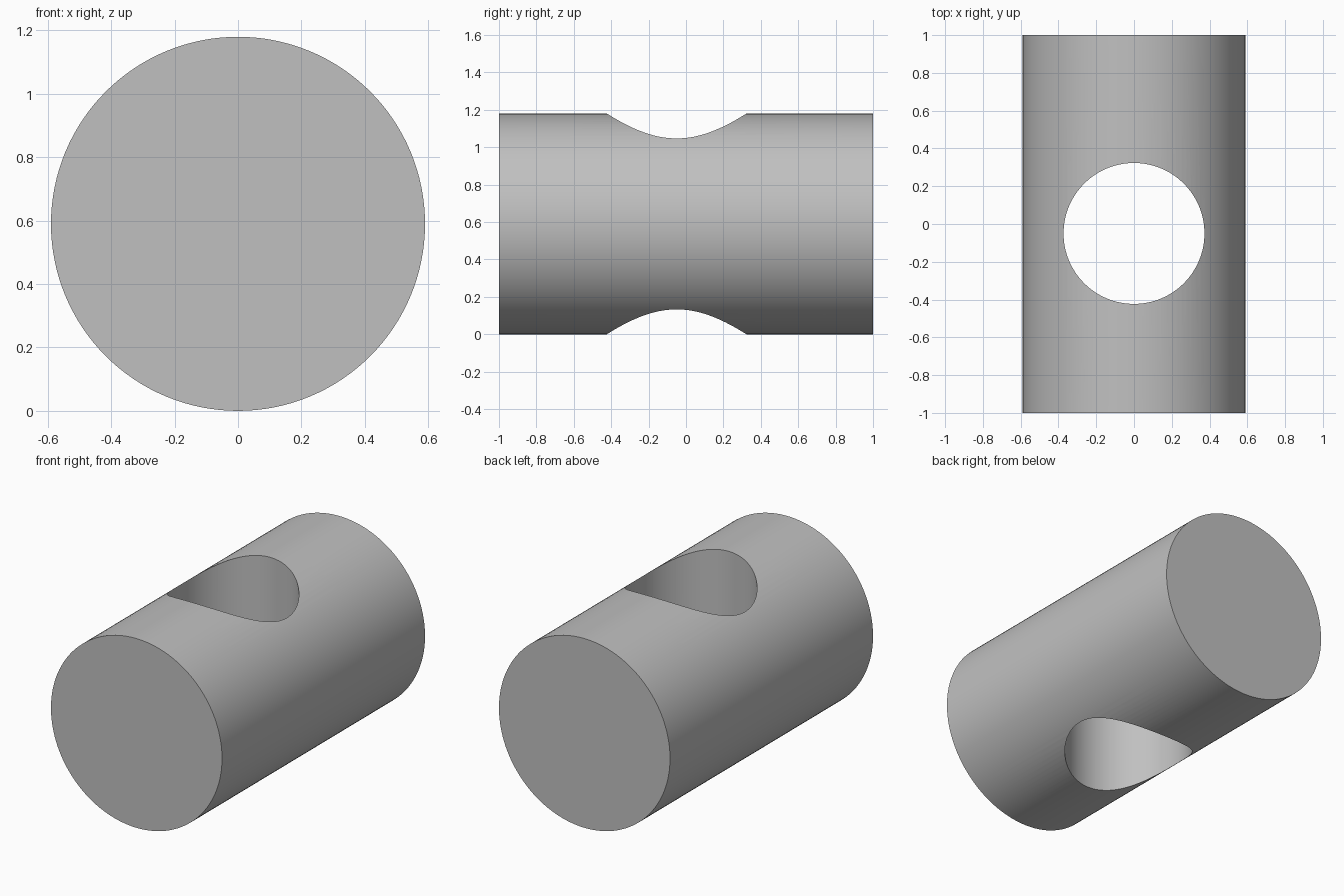
import bpy
import math

default = bpy.data.objects.get("Cube")
if default:
    bpy.data.objects.remove(default, do_unlink=True)

RADIUS, LENGTH = 0.59, 2.0
HOLE_RADIUS, HOLE_Y = 0.373, -0.05

# Plain grey material
grey = bpy.data.materials.new("plain_grey")
grey.use_nodes = True
colour = (0.53, 0.53, 0.53, 1)
grey.diffuse_color = colour
grey.node_tree.nodes["Principled BSDF"].inputs["Base Color"].default_value = colour


def cylinder(name, radius, depth, location, rotation=(0, 0, 0)):
    bpy.ops.mesh.primitive_cylinder_add(
        vertices=128, radius=radius, depth=depth, location=location, rotation=rotation)
    obj = bpy.context.object
    obj.name = name
    obj.data.materials.append(grey)
    return obj


# Upright cutter for the cross hole
cutter = cylinder("hole_cutter", HOLE_RADIUS, 2, (0, HOLE_Y, RADIUS))
cutter.hide_render = True

# Solid round bar lying front to back
bar = cylinder("drilled_bar", RADIUS, LENGTH, (0, 0, RADIUS), (math.pi / 2, 0, 0))

# Cut the hole through the bar, then drop the cutter
cut = bar.modifiers.new("cross_hole", "BOOLEAN")
cut.operation = "DIFFERENCE"
cut.solver = "EXACT"
cut.object = cutter
bpy.ops.object.modifier_apply(modifier=cut.name)
bpy.data.objects.remove(cutter, do_unlink=True)

# Smooth curved walls, crisp rims
bpy.ops.object.shade_smooth_by_angle(angle=math.radians(30))
